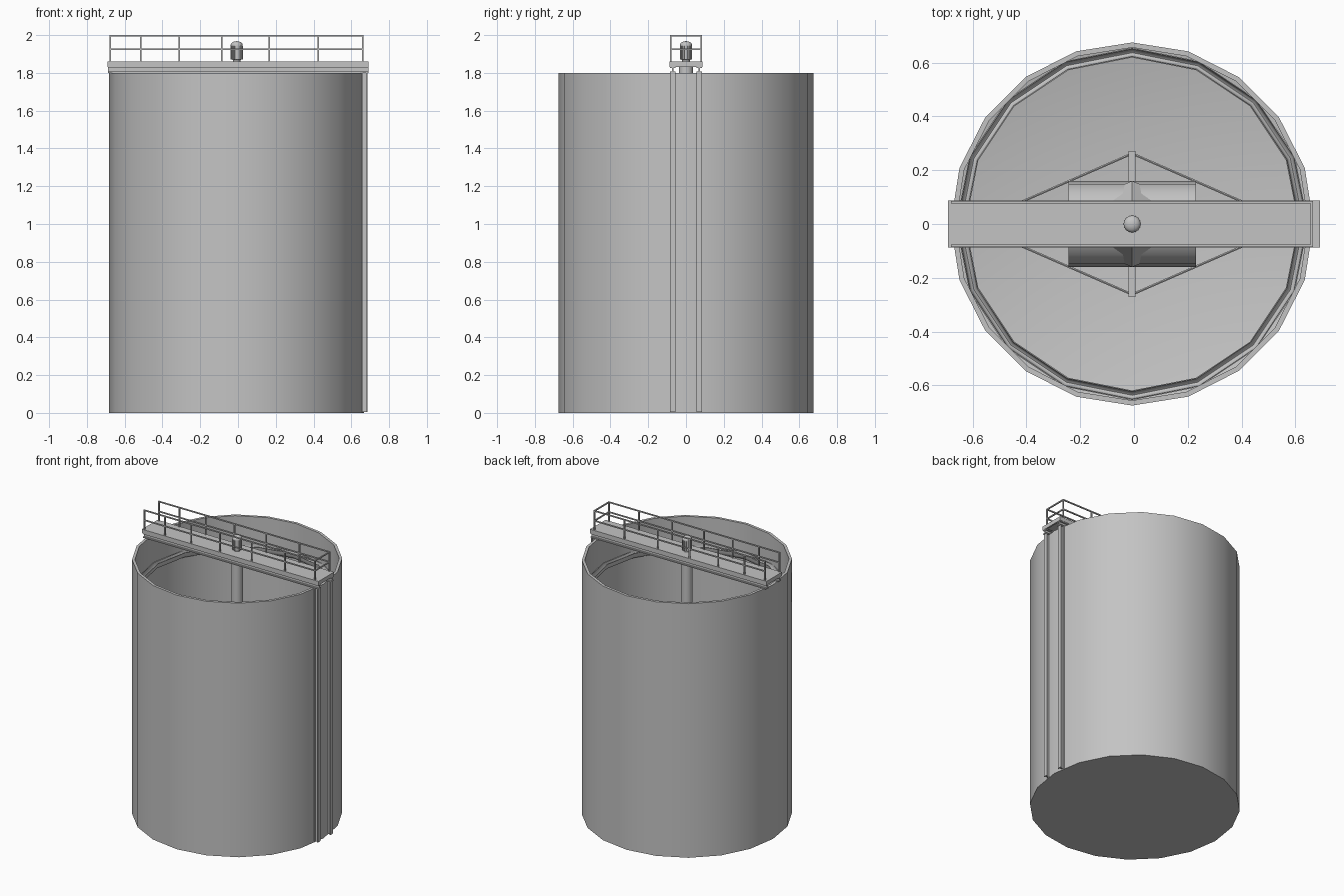
import bpy, bmesh, math
from mathutils import Matrix, Vector

cube = bpy.data.objects.get("Cube")
if cube:
    bpy.data.objects.remove(cube, do_unlink=True)

steel = bpy.data.materials.new("grey_steel")
steel.use_nodes = True
GREY = (0.55, 0.55, 0.55, 1)
steel.diffuse_color = GREY
steel.node_tree.nodes["Principled BSDF"].inputs["Base Color"].default_value = GREY

CX = -0.007          # tank axis
RIM = 1.80           # top of the tank wall


def finish(name, bm, smooth=False):
    bmesh.ops.recalc_face_normals(bm, faces=bm.faces)
    mesh = bpy.data.meshes.new(name)
    bm.to_mesh(mesh)
    bm.free()
    mesh.materials.append(steel)
    obj = bpy.data.objects.new(name, mesh)
    bpy.context.collection.objects.link(obj)
    if smooth:
        bpy.ops.object.select_all(action='DESELECT')
        obj.select_set(True)
        bpy.context.view_layer.objects.active = obj
        bpy.ops.object.shade_smooth_by_angle(angle=math.radians(35))
    return obj


def add_box(bm, low, high):
    low, high = Vector(low), Vector(high)
    mat = Matrix.Translation((low + high) / 2) @ Matrix.Diagonal((*(high - low), 1))
    bmesh.ops.create_cube(bm, size=1, matrix=mat)


def boxes(name, spans):
    bm = bmesh.new()
    for low, high in spans:
        add_box(bm, low, high)
    return finish(name, bm)


def add_rod(bm, a, b, r, sides=6):
    a, b = Vector(a), Vector(b)
    turn = (b - a).to_track_quat('Z', 'Y').to_matrix().to_4x4()
    bmesh.ops.create_cone(bm, cap_ends=True, segments=sides, radius1=r, radius2=r,
                          depth=(b - a).length, matrix=Matrix.Translation((a + b) / 2) @ turn)


def lathe(name, profile, sides, closed=False):
    """Revolve (radius, height) points about the tank axis."""
    bm = bmesh.new()
    verts = [bm.verts.new((CX, r, z)) for r, z in profile]
    pairs = list(zip(verts, verts[1:]))
    if closed:
        pairs.append((verts[-1], verts[0]))
    edges = [bm.edges.new(p) for p in pairs]
    bmesh.ops.spin(bm, geom=verts + edges, cent=(CX, 0, 0), axis=(0, 0, 1),
                   angle=math.tau, steps=sides, use_merge=True)
    bmesh.ops.remove_doubles(bm, verts=bm.verts, dist=0.0005)
    return finish(name, bm, smooth=True)


# Open tank with a shallow funnel floor
lathe("tank", [(0, 0), (0.675, 0), (0.675, RIM), (0.656, RIM), (0.656, 0.2), (0, 0.06)], 20)

# Overflow trough around the inside of the wall
bowl = [math.pi * i / 6 for i in range(7)]
outer = [(0.637 + 0.018 * math.cos(a), 1.60 - 0.04 * math.sin(a)) for a in bowl]
inner = [(0.637 + 0.014 * math.cos(a), 1.60 - 0.034 * math.sin(a)) for a in reversed(bowl)]
lathe("overflow_trough", outer + inner, 16, closed=True)

# Central drive shaft and hub cone
lathe("drive_shaft", [(0, 0.1), (0.037, 0.1), (0.037, 1.84), (0, 1.84)], 16)
lathe("hub_cone", [(0, 0.36), (0.16, 0.36), (0.037, 0.56), (0, 0.56)], 8)

# Horizontal drum low in the tank
bm = bmesh.new()
add_rod(bm, (CX - 0.237, 0, 0.3), (CX + 0.237, 0, 0.3), 0.16, 16)
finish("drum", bm, smooth=True)

# Rake arms with their diamond of tie rods
boxes("rake_arms", [((CX - 0.013, -0.272, 0.25), (CX + 0.013, 0.272, 0.28)),
                    ((CX - 0.6, -0.013, 0.25), (CX + 0.6, 0.013, 0.28))])
bm = bmesh.new()
for sx in (-1, 1):
    for sy in (-1, 1):
        add_rod(bm, (CX + sx * 0.6, 0, 0.265), (CX, sy * 0.262, 0.265), 0.005)
finish("rake_ties", bm)

# Bridge deck with a lipped edge
boxes("bridge_deck", [((-0.692, -0.087, 1.848), (0.692, 0.087, 1.86)),
                      ((-0.692, -0.087, 1.832), (0.692, -0.08, 1.848)),
                      ((-0.692, 0.08, 1.832), (0.692, 0.087, 1.848)),
                      ((0.68, -0.08, 1.832), (0.692, 0.08, 1.848)),
                      ((-0.692, -0.08, 1.832), (-0.68, 0.08, 1.848))])

# I-section beams under the deck and posts at the right end
for side, sy in (("front", -1), ("back", 1)):
    y = sy * 0.07
    boxes(side + "_bridge_beam", [((-0.687, y - 0.015, RIM), (0.69, y + 0.015, RIM + 0.007)),
                                  ((-0.687, y - 0.015, 1.826), (0.69, y + 0.015, 1.833)),
                                  ((-0.687, y - 0.004, RIM), (0.69, y + 0.004, 1.833))])
    boxes(side + "_post", [((0.652, y - 0.015, 0.006), (0.659, y + 0.015, RIM)),
                           ((0.678, y - 0.015, 0.006), (0.685, y + 0.015, RIM)),
                           ((0.652, y - 0.004, 0.006), (0.685, y + 0.004, RIM))])

# Guard rails along both sides, closed at the right end
LEFT, RIGHT, T = -0.68, 0.665, 0.004
for side, y in (("front", -0.081), ("back", 0.081)):
    spans = [((x - T, y - T, 1.855), (x + T, y + T, 2.0))
             for x in (LEFT + T, -0.515, -0.31, -0.085, 0.165, 0.425, RIGHT - T)]
    spans += [((LEFT, y - T, z - T), (RIGHT, y + T, z + T)) for z in (1.996, 1.926)]
    boxes(side + "_guard_rail", spans)
boxes("end_guard_rail", [((RIGHT - 2 * T, -0.081, z - T), (RIGHT, 0.081, z + T))
                         for z in (1.996, 1.926)])

# Finned motor with a domed cap
dome = [(0.032 * math.cos(a), 1.948 + 0.02 * math.sin(a))
        for a in [math.pi / 2 * i / 4 for i in range(4)]]
lathe("motor", [(0, 1.858), (0.02, 1.858), (0.02, 1.868), (0.028, 1.872),
                (0.028, 1.942), (0.032, 1.942)] + dome + [(0, 1.968)], 16)
bm = bmesh.new()
for i in range(16):
    start = len(bm.verts)
    add_box(bm, (0.022, -0.002, 1.872), (0.033, 0.002, 1.942))
    bm.verts.ensure_lookup_table()
    bmesh.ops.transform(bm, verts=bm.verts[start:],
                        matrix=Matrix.Translation((CX, 0, 0)) @ Matrix.Rotation(math.tau * i / 16, 4, 'Z'))
finish("motor_fins", bm)
